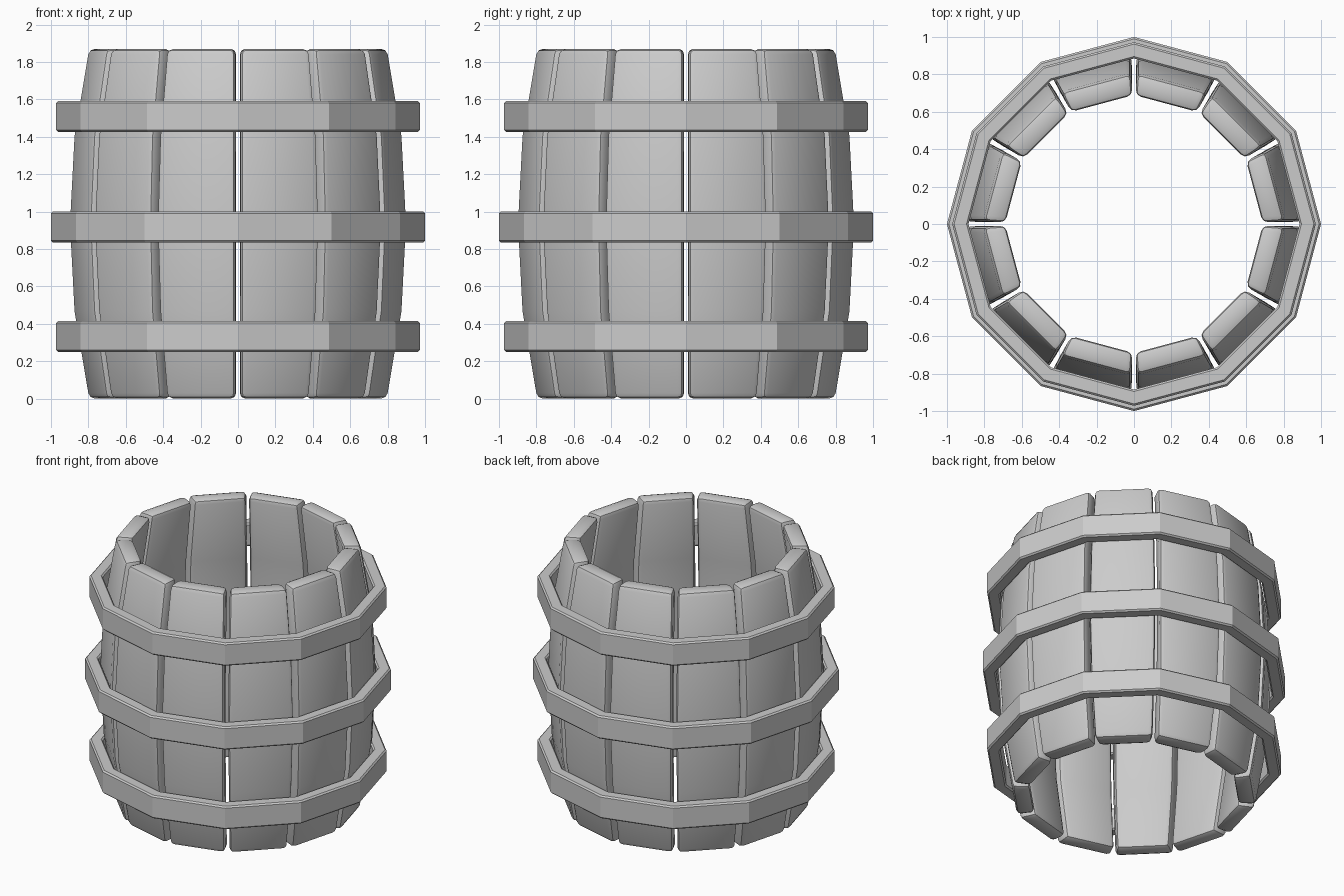
import bpy, bmesh, math
from mathutils import Matrix

if "Cube" in bpy.data.objects:
    bpy.data.objects.remove(bpy.data.objects["Cube"])

H = 1.87
SIDES = 12


def finish(name, bm, bevel, segments):
    bmesh.ops.recalc_face_normals(bm, faces=bm.faces)
    sharp = [e for e in bm.edges if e.calc_face_angle(0) > math.radians(40)]
    bmesh.ops.bevel(bm, geom=sharp, offset=bevel, segments=segments,
                    profile=0.5, affect='EDGES', clamp_overlap=True)
    mesh = bpy.data.meshes.new(name)
    bm.to_mesh(mesh)
    bm.free()
    obj = bpy.data.objects.new(name, mesh)
    bpy.context.collection.objects.link(obj)
    return obj


# Bowed stave: (height, outer radius, outer half width, inner radius, inner half width)
STAVE = [(0, .780, .192, .662, .170), (H * .25, .856, .212, .735, .188),
         (H * .5, .879, .220, .757, .194),
         (H * .75, .856, .212, .735, .188), (H, .780, .192, .662, .170)]


def stave(index):
    bm = bmesh.new()
    rings = []
    for z, ro, wo, ri, wi in STAVE:
        rings.append([bm.verts.new(p) for p in
                      ((ro, -wo, z), (ro, wo, z), (ri, wi, z), (ri, -wi, z))])
    for a, b in zip(rings, rings[1:]):
        for i in range(4):
            j = (i + 1) % 4
            bm.faces.new((a[i], a[j], b[j], b[i]))
    bm.faces.new(rings[0])
    bm.faces.new(rings[-1])
    angle = math.radians(15 + 30 * index)
    bm.transform(Matrix.Rotation(angle, 4, 'Z'))
    return finish(f"stave_{index + 1}", bm, 0.03, 2)


# Twelve-sided hoop with corners in line with the gaps between staves
def hoop(name, z0, z1, outer, inner):
    bm = bmesh.new()
    rings = []
    for k in range(SIDES):
        a = 2 * math.pi * k / SIDES
        rings.append([bm.verts.new((r * math.cos(a), r * math.sin(a), z))
                      for r, z in ((inner, z0), (outer, z0), (outer, z1), (inner, z1))])
    for k in range(SIDES):
        a, b = rings[k], rings[(k + 1) % SIDES]
        for i in range(4):
            j = (i + 1) % 4
            bm.faces.new((a[i], a[j], b[j], b[i]))
    return finish(name, bm, 0.01, 1)


for n in range(SIDES):
    obj = stave(n)
    bpy.ops.object.select_all(action='DESELECT')
    bpy.context.view_layer.objects.active = obj
    obj.select_set(True)
    bpy.ops.object.shade_smooth_by_angle(angle=math.radians(30))

hoop("lower_hoop", .25, .415, .972, .885)
hoop("middle_hoop", .835, 1.0, 1.0, .913)
hoop("upper_hoop", 1.425, 1.59, .972, .885)
